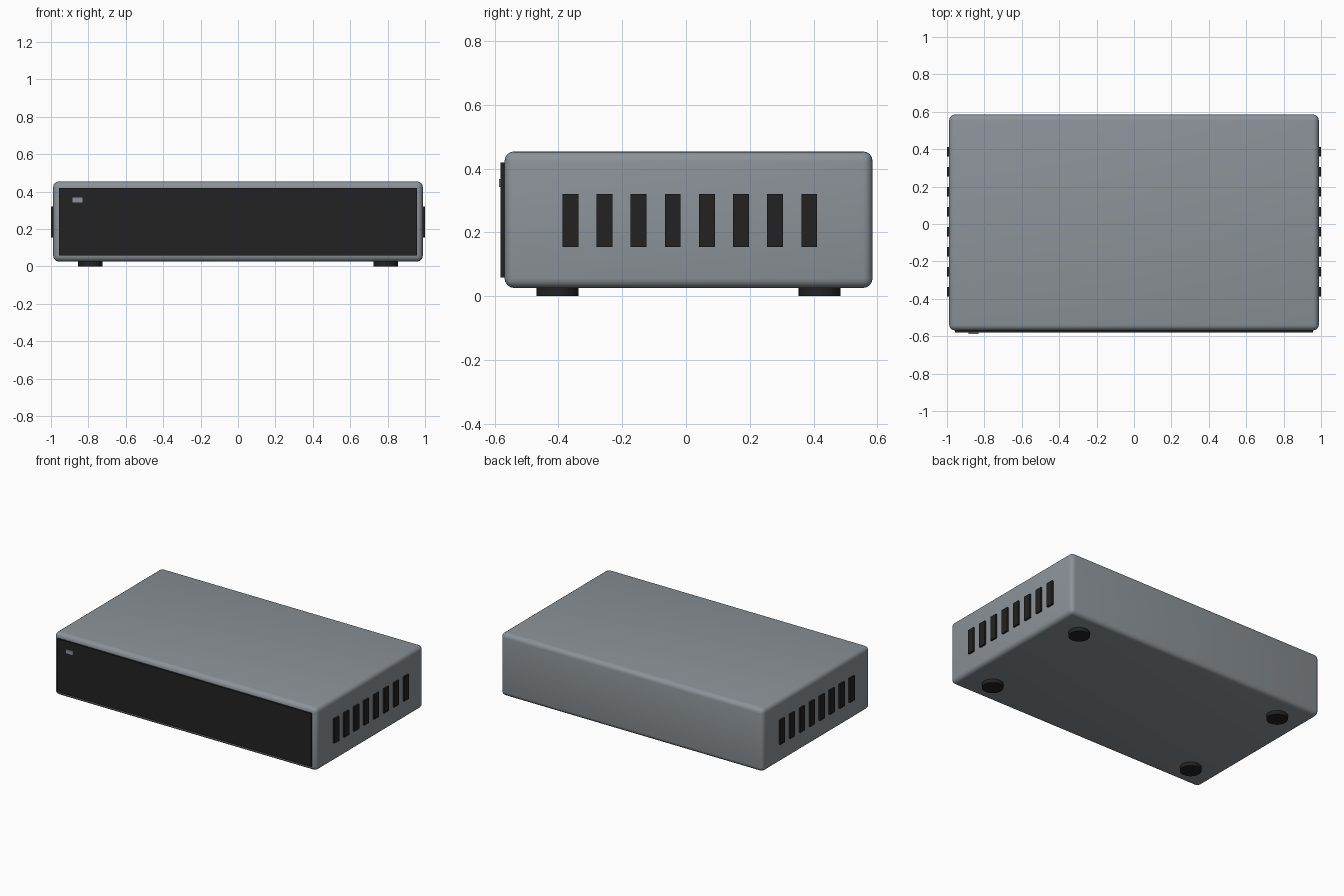
import bpy
import math

if "Cube" in bpy.data.objects:
    bpy.data.objects.remove(bpy.data.objects["Cube"])


def material(name, rgb):
    m = bpy.data.materials.new(name)
    m.diffuse_color = (*rgb, 1.0)
    m.use_nodes = True
    m.node_tree.nodes["Principled BSDF"].inputs["Base Color"].default_value = m.diffuse_color
    return m


GREY = material("brushed grey", (0.26, 0.29, 0.315))
BLACK = material("matte black", (0.016, 0.016, 0.016))

CY = 0.008  # centre of the case in y


def box(name, lo, hi, mat):
    bpy.ops.mesh.primitive_cube_add(
        size=1, location=[(a + b) / 2 for a, b in zip(lo, hi)])
    ob = bpy.context.object
    ob.name = name
    ob.scale = [b - a for a, b in zip(lo, hi)]
    bpy.ops.object.transform_apply(location=False, rotation=False, scale=True)
    ob.data.materials.append(mat)
    return ob


# Rounded case
case = box("case", (-0.988, -0.569, 0.026), (0.988, 0.585, 0.454), GREY)
bevel = case.modifiers.new("rounded edges", 'BEVEL')
bevel.width = 0.03
bevel.segments = 4
bpy.ops.object.modifier_apply(modifier=bevel.name)
bpy.ops.object.shade_smooth_by_angle(angle=math.radians(35))

# Front panel and its small indicator
box("front_panel", (-0.957, -0.581, 0.058), (0.957, -0.56, 0.42), BLACK)
box("indicator", (-0.885, -0.587, 0.342), (-0.831, -0.575, 0.368), GREY)

# Vent slats on both sides
for side, label in ((-1, "left"), (1, "right")):
    for i in range(8):
        y = CY + 0.004 + (i - 3.5) * 0.107
        x0, x1 = sorted((side * 0.98, side * 1.0))
        box(f"{label}_vent_{i + 1}", (x0, y - 0.025, 0.155),
            (x1, y + 0.025, 0.321), BLACK)

# Round feet
for sx in (-1, 1):
    for sy in (-1, 1):
        bpy.ops.mesh.primitive_cylinder_add(
            vertices=32, radius=0.066, depth=0.03,
            location=(sx * 0.79, CY + sy * 0.411, 0.015))
        foot = bpy.context.object
        foot.name = ("front" if sy < 0 else "back") + ("_left" if sx < 0 else "_right") + "_foot"
        foot.data.materials.append(BLACK)
        bpy.ops.object.shade_smooth_by_angle(angle=math.radians(35))
